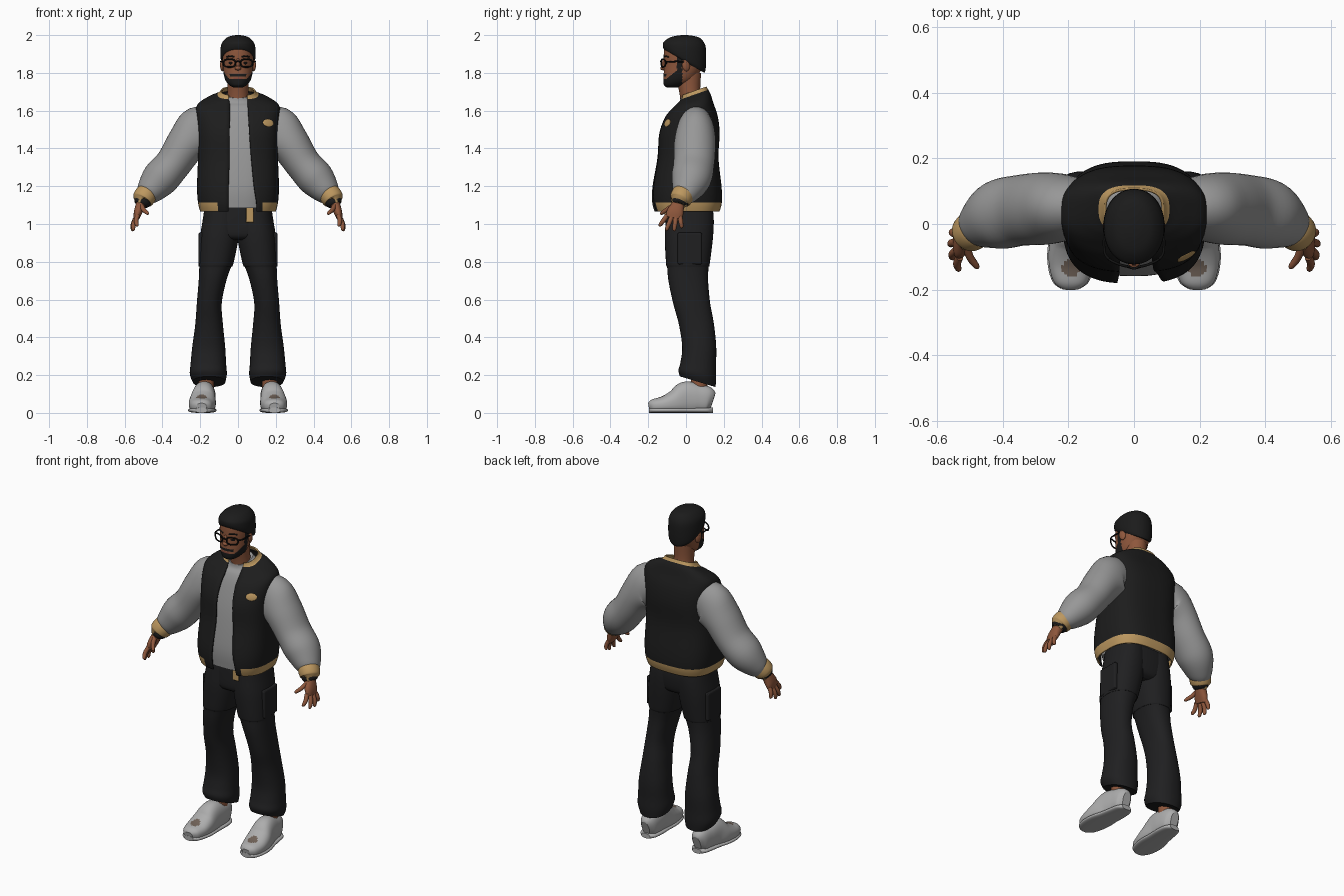
import bpy, bmesh, math
from mathutils import Vector, Matrix, Euler

if "Cube" in bpy.data.objects:
    bpy.data.objects.remove(bpy.data.objects["Cube"], do_unlink=True)


def material(name, *rgb):
    m = bpy.data.materials.new(name)
    m.use_nodes = True
    m.diffuse_color = (*rgb, 1)
    m.node_tree.nodes["Principled BSDF"].inputs["Base Color"].default_value = (*rgb, 1)
    return m


JACKET = material("jacket_black", .012, .012, .012)
PANTS = material("trouser_black", .014, .014, .015)
HAIR = material("hair_black", .011, .011, .011)
GREY = material("cloth_grey", .31, .31, .31)
SHOE = material("shoe_grey", .42, .42, .42)
SKIN = material("skin_brown", .27, .095, .045)
LIP = material("lip_brown", .22, .06, .04)
GOLD = material("trim_gold", .5, .31, .115)
PATCH = material("shoe_patch_brown", .16, .12, .095)
FRAME = material("frame_black", .006, .006, .006)


def finish(name, bm, mats, mirror=False):
    me = bpy.data.meshes.new(name)
    bm.to_mesh(me)
    bm.free()
    for m in mats:
        me.materials.append(m)
    ob = bpy.data.objects.new(name, me)
    bpy.context.collection.objects.link(ob)
    if mirror:
        mod = ob.modifiers.new("mirror", 'MIRROR')
        mod.use_mirror_merge = False
    return ob


def blend(secs, s):
    """Smooth curve through the sections at parameter s."""
    i = min(int(s), len(secs) - 2)
    t = s - i
    a, b, c, d = (secs[min(max(k, 0), len(secs) - 1)] for k in range(i - 1, i + 3))
    return [q + .5 * t * (r - p + t * (2 * p - 5 * q + 4 * r - w + t * (3 * (q - r) + w - p)))
            for p, q, r, w in zip(a, b, c, d)]


def loft(name, secs, mats, n=32, steps=5, power=1.0, up=(0, 1, 0), level=False,
         paint=None, mirror=False, floor=None):
    """Sections: x, y, z, half width, half depth, tilt, opening right, opening left."""
    secs = [tuple(s) + (0,) * (8 - len(s)) for s in secs]
    count = (len(secs) - 1) * steps
    rows = [blend(secs, i / steps) for i in range(count + 1)]
    is_open = any(s[7] for s in secs)
    bm = bmesh.new()
    rings = []
    for i, row in enumerate(rows):
        c = Vector(row[:3])
        t = Vector(rows[min(i + 1, count)][:3]) - Vector(rows[max(i - 1, 0)][:3])
        t = Vector((0, 0, 1)) if level else t.normalized()
        v = Vector(up)
        v = (v - t * v.dot(t)).normalized()
        u = v.cross(t)
        ra, rb, tilt = row[3:6]
        a0, a1 = 0, math.tau
        if is_open:
            a0 = math.asin((row[7] / ra) ** (1 / power))
            a1 -= math.asin((-row[6] / ra) ** (1 / power))
        ring = []
        for j in range(n + is_open):
            a = a0 + (a1 - a0) * j / n
            sx, sy = math.sin(a), -math.cos(a)
            dx = ra * math.copysign(abs(sx) ** power, sx)
            dy = rb * math.copysign(abs(sy) ** power, sy)
            p = c + u * dx + v * dy + t * tilt * dy
            if floor is not None:
                p.z = max(p.z, floor)
            ring.append(bm.verts.new(p))
        rings.append(ring)
    for i in range(count):
        for j in range(n):
            k = (j + 1) % len(rings[i])
            f = bm.faces.new((rings[i][j], rings[i][k], rings[i + 1][k], rings[i + 1][j]))
            f.smooth = True
            if paint:
                f.material_index = paint((i + .5) / steps, f.calc_center_median())
    if not is_open:
        bm.faces.new(rings[0][::-1])
        bm.faces.new(rings[-1])
    return finish(name, bm, mats, mirror)


def ball(name, loc, size, mat, rot=(0, 0, 0), mirror=False):
    bm = bmesh.new()
    bmesh.ops.create_uvsphere(bm, u_segments=20, v_segments=12, radius=1,
                              matrix=Matrix.LocRotScale(Vector(loc), Euler(rot), Vector(size)))
    for f in bm.faces:
        f.smooth = True
    return finish(name, bm, [mat], mirror)


def block(name, loc, size, mat, bevel, mirror=False):
    bm = bmesh.new()
    bmesh.ops.create_cube(bm, size=1, matrix=Matrix.LocRotScale(Vector(loc), None, Vector(size)))
    bmesh.ops.bevel(bm, geom=bm.edges[:], offset=bevel, segments=3, affect='EDGES', profile=.5)
    return finish(name, bm, [mat], mirror)


def tube(name, pts, r, mat, up=(0, 1, 0), mirror=False):
    return loft(name, [(*p, r, r) for p in pts], [mat], n=10, up=up, mirror=mirror)


# Jacket body with open front, gold hem and collar
def jacket_paint(s, c):
    if s > 8:
        return 1
    return int(s < 1 and not (c.y < 0 and -.11 < c.x < .125))


jacket = loft("jacket", [
    (0, .005, 1.065, .2, .172, 0, -.05, .1), (0, .005, 1.115, .212, .185, 0, -.05, .098),
    (0, .005, 1.2, .217, .183, 0, -.05, .085), (0, .01, 1.35, .212, .162, 0, -.045, .07),
    (0, .018, 1.48, .215, .16, 0, -.045, .06), (0, .03, 1.57, .222, .138, 0, -.042, .055),
    (0, .04, 1.63, .216, .105, .1, -.042, .052), (0, .045, 1.667, .16, .085, .25, -.045, .05),
    (0, .045, 1.685, .108, .073, .35, -.05, .05), (0, .043, 1.705, .09, .066, .35, -.05, .05)],
    [JACKET, GOLD], n=64, power=.72, level=True, paint=jacket_paint)
solid = jacket.modifiers.new("thickness", 'SOLIDIFY')
solid.thickness = .008
ball("chest_emblem", (.16, -.099, 1.535), (.032, .0049, .021), GOLD, (-.33, 0, .5))

# Shirt
loft("shirt", [(0, 0, 1.085, .165, .153), (0, 0, 1.2, .18, .158), (0, .01, 1.4, .185, .138),
               (0, .025, 1.55, .175, .113), (0, .035, 1.62, .14, .093),
               (0, .033, 1.665, .08, .068, .3), (0, .03, 1.685, .06, .06, .3)],
     [GREY], n=48, power=.75, level=True)

# Sleeves, cuffs and wrist bands
loft("sleeves", [(.15, .055, 1.48, .12, .08), (.205, .052, 1.485, .137, .1),
                 (.272, .047, 1.425, .108, .11), (.343, .042, 1.32, .095, .108),
                 (.415, .027, 1.237, .097, .105), (.472, -.002, 1.168, .07, .074),
                 (.495, -.02, 1.138, .046, .048)], [GREY], n=40, mirror=True)
loft("cuffs", [(.477, -.008, 1.168, .05, .052), (.484, -.014, 1.159, .058, .06),
               (.497, -.024, 1.141, .059, .06), (.507, -.032, 1.125, .054, .055),
               (.508, -.033, 1.123, .04, .042)], [GOLD], mirror=True)
loft("wrist_bands", [(.5, -.028, 1.13, .044, .046), (.508, -.036, 1.113, .044, .046),
                     (.514, -.04, 1.1, .034, .036)], [JACKET], mirror=True)

# Hands
loft("palms", [(.503, -.034, 1.13, .027, .032), (.517, -.045, 1.095, .026, .036),
               (.53, -.058, 1.06, .022, .045), (.538, -.065, 1.03, .015, .042)],
     [SKIN], n=20, power=.85, mirror=True)
fingers = [("index", (.532, -.1, 1.045), (.535, -.142, .988)),
           ("middle", (.538, -.077, 1.035), (.556, -.105, .965)),
           ("ring", (.54, -.054, 1.035), (.56, -.063, .962)),
           ("little", (.537, -.032, 1.04), (.555, -.022, .978)),
           ("thumb", (.512, -.065, 1.1), (.476, -.136, 1.052))]
for label, a, b in fingers:
    a, b = Vector(a), Vector(b)
    mid = a.lerp(b, .5) + Vector((.006, 0, 0))
    loft(label + "_fingers", [(*a, .012, .013), (*mid, .012, .012),
                              (*a.lerp(b, .9), .009, .009), (*b, .002, .002)],
         [SKIN], n=12, mirror=True)

# Trousers
loft("trouser_legs", [(.153, .062, .165, .086, .094, -.3), (.157, .06, .205, .098, .1, -.2),
                      (.157, .065, .26, .094, .094, -.1), (.155, .07, .35, .087, .09),
                      (.153, .055, .47, .073, .093), (.152, .03, .58, .066, .098),
                      (.135, .012, .7, .073, .105), (.12, .01, .775, .085, .11),
                      (.117, .01, .785, .091, .115), (.1, .015, .92, .102, .127),
                      (.09, .02, 1.02, .097, .127), (.085, .02, 1.1, .09, .12)],
     [PANTS], n=36, power=.88, level=True, mirror=True)
loft("trouser_hips", [(0, .015, .915, .09, .09), (0, .015, .94, .17, .118),
                      (0, .02, 1.02, .18, .125), (0, .02, 1.1, .17, .12)],
     [PANTS], n=40, power=.8, level=True)
block("cargo_pockets", (.196, .02, .87), (.026, .13, .17), PANTS, .011, True)
block("belt_end", (.062, -.107, 1.05), (.04, .016, .085), GOLD, .004)


# Shoes and ankles
def shoe_paint(s, c):
    spot = ((c.x - .192) / .027) ** 2 + ((c.y + .135) / .027) ** 2
    return int(spot < 1 and c.z > .05)


shoe = [(.172, .142, .06, .025, .045), (.172, .115, .068, .047, .07),
        (.174, .06, .075, .056, .08), (.18, 0, .075, .061, .09), (.187, -.06, .055, .07, .066),
        (.192, -.12, .042, .068, .046), (.193, -.175, .036, .052, .036),
        (.193, -.197, .032, .026, .02)]
loft("shoes", shoe, [SHOE, PATCH], n=48, steps=8, power=.85, up=(0, 0, 1),
     paint=shoe_paint, mirror=True, floor=.004)
loft("shoe_soles", [(x, y, .014, w + .004, .014) for x, y, z, w, h in shoe], [SHOE],
     power=.75, up=(0, 0, 1), mirror=True)
loft("ankles", [(.168, .07, .1, .04, .042), (.168, .07, .24, .042, .044)], [SKIN],
     level=True, mirror=True)


# Head with painted beard and lips
def head_paint(s, c):
    if c.y < -.09 and abs(c.x) < .026 and abs(c.z - 1.772) < .006:
        return 2
    edge = 1.766 + max(0, c.y + .105) * .85
    beard = c.y < -.02 and c.z < edge
    moustache = c.y < -.08 and abs(c.x) < .042 and abs(c.z - 1.788) < .0065
    sideburn = -.048 < c.y < -.02 and c.z < 1.9
    return int(beard or moustache or sideburn)


loft("neck", [(0, .035, 1.62, .062, .06), (0, .02, 1.7, .056, .056), (0, .01, 1.8, .058, .07)],
     [SKIN], level=True)
loft("head", [(0, -.07, 1.722, .022, .03), (0, -.06, 1.735, .046, .056),
              (0, -.04, 1.76, .066, .08), (0, -.025, 1.795, .076, .093),
              (0, -.012, 1.84, .081, .105), (0, -.008, 1.89, .084, .11),
              (0, -.008, 1.935, .08, .105), (0, -.008, 1.975, .06, .08),
              (0, -.008, 1.985, .03, .04)],
     [SKIN, HAIR, LIP], n=96, steps=8, power=.92, level=True, paint=head_paint)
loft("hair", [(0, -.008, 1.86, .082, .105, -.57), (0, -.008, 1.875, .091, .112, -.5),
              (0, -.008, 1.915, .093, .115, -.28), (0, -.008, 1.955, .087, .11, -.08),
              (0, -.008, 1.985, .062, .082), (0, -.008, 1.997, .03, .04),
              (0, -.008, 2, .006, .008)], [HAIR], n=48, level=True, power=.95)
ball("nose_bridge", (0, -.113, 1.848), (.011, .014, .032), SKIN)
ball("nose_tip", (0, -.119, 1.825), (.017, .017, .012), SKIN)
ball("ears", (.083, .0, 1.84), (.011, .021, .032), SKIN, (.15, 0, .3), True)
ball("eyes", (.038, -.105, 1.852), (.013, .006, .007), FRAME, (0, 0, .35), True)
tube("eyebrows", [(.018, -.116, 1.884), (.04, -.109, 1.889), (.06, -.092, 1.884)], .004,
     HAIR, up=(0, 0, 1), mirror=True)

# Glasses
rim = []
for k in range(25):
    a = math.tau * k / 24
    x = .045 + .031 * math.copysign(abs(math.cos(a)) ** .75, math.cos(a))
    z = 1.852 + .021 * math.copysign(abs(math.sin(a)) ** .75, math.sin(a))
    rim.append((x, -.131 + x * x * 4, z))
loft("glasses_rims", [(*p, .0042, .004) for p in rim], [FRAME], n=8, steps=2, mirror=True)
tube("glasses_bridge", [(-.016, -.131, 1.858), (0, -.135, 1.861), (.016, -.131, 1.858)],
     .004, FRAME, up=(0, 0, 1))
tube("glasses_arms", [(.076, -.108, 1.86), (.09, -.085, 1.86), (.091, -.03, 1.86),
                      (.088, .005, 1.855)], .004, FRAME, up=(0, 0, 1), mirror=True)
